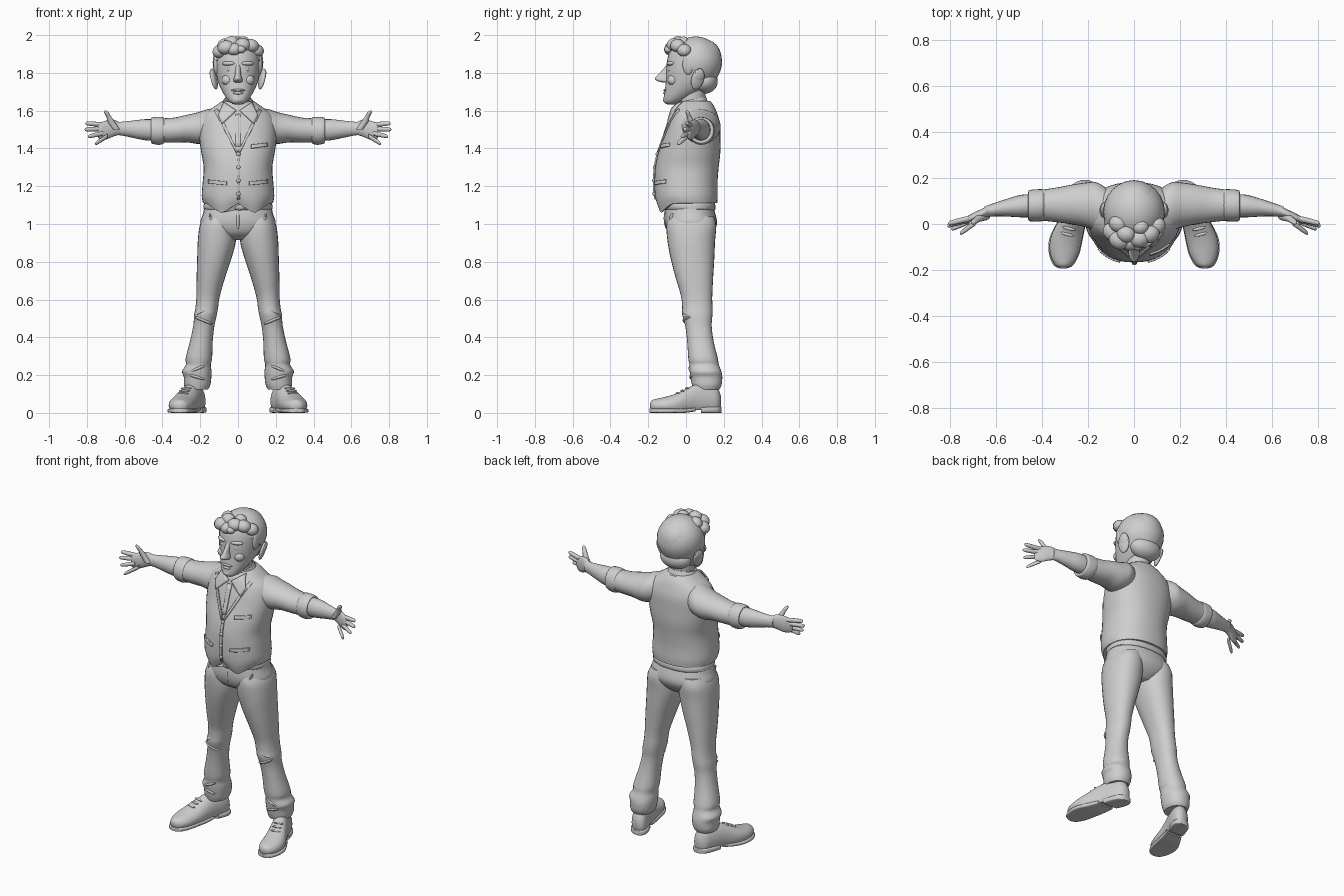
import bpy, bmesh, math
from mathutils import Vector, Matrix
from mathutils.bvhtree import BVHTree

clay = bpy.data.materials.new("light grey")
clay.diffuse_color = (0.62, 0.62, 0.62, 1)


def finish(name, bm, mirror=False):
    bmesh.ops.recalc_face_normals(bm, faces=bm.faces)
    me = bpy.data.meshes.new(name)
    bm.to_mesh(me)
    bm.free()
    me.materials.append(clay)
    me.shade_smooth()
    me.set_sharp_from_angle(angle=math.radians(50))
    ob = bpy.data.objects.new(name, me)
    bpy.context.collection.objects.link(ob)
    if mirror:
        ob.modifiers.new("mirror", "MIRROR").use_mirror_merge = False
    return ob


def smooth_rows(rows, steps):
    """Catmull-Rom interpolation between cross-sections."""
    out = []
    for i in range(len(rows) - 1):
        p = [rows[max(0, min(len(rows) - 1, i + k))] for k in (-1, 0, 1, 2)]
        for s in range(steps):
            t = s / steps
            out.append([b + 0.5 * t * (c - a + t * (2*a - 5*b + 4*c - d + t * (3*(b - c) + d - a)))
                        for a, b, c, d in zip(*p)])
    return out + [list(rows[-1])]


def loft(name, rows, axis="z", mirror=False, n=28, power=2.0, steps=4, shape=None):
    """Rows are (position on axis, two centre coordinates, two radii)."""
    bm = bmesh.new()
    rings = []
    for t, c1, c2, r1, r2 in smooth_rows(rows, steps):
        ring = []
        for k in range(n):
            a = 2 * math.pi * k / n
            u, v = math.cos(a), math.sin(a)
            u = c1 + max(r1, .002) * math.copysign(abs(u) ** (2 / power), u)
            v = c2 + max(r2, .002) * math.copysign(abs(v) ** (2 / power), v)
            co = {"x": (t, u, v), "y": (u, t, v), "z": (u, v, t)}[axis]
            ring.append(bm.verts.new(shape(*co) if shape else co))
        rings.append(ring)
    for a, b in zip(rings, rings[1:]):
        for k in range(n):
            bm.faces.new((a[k], a[(k+1) % n], b[(k+1) % n], b[k]))
    bm.faces.new(rings[0])
    bm.faces.new(rings[-1])
    return finish(name, bm, mirror)


def blob(name, c, r, mirror=False, rot=(0, 0, 0), cut=None):
    bm = bmesh.new()
    m = Matrix.Translation(c)
    for ang, ax in zip(rot, "XYZ"):
        m = m @ Matrix.Rotation(ang, 4, ax)
    bmesh.ops.create_uvsphere(bm, u_segments=24, v_segments=16, radius=1,
                              matrix=m @ Matrix.Diagonal((*r, 1)))
    if cut:
        bmesh.ops.bisect_plane(bm, geom=bm.verts[:] + bm.edges[:] + bm.faces[:],
                               plane_co=cut[0], plane_no=cut[1], clear_inner=True)
        bmesh.ops.holes_fill(bm, edges=[e for e in bm.edges if e.is_boundary])
    return finish(name, bm, mirror)


# Vest, with two points at the front hem
def hem(x, y, z):
    if z < 1.18 and y < -0.02:
        drop = max(0, 1 - abs(abs(x) - .085) / .085) * min(1, -y / .1)
        z -= .055 * drop * (1.18 - z) / .07
    return x, y, z


vest = loft("vest", [
    (1.11, 0, .01, .185, .155), (1.15, 0, .002, .192, .166), (1.22, 0, 0, .187, .167),
    (1.30, 0, .005, .182, .168), (1.38, 0, .018, .195, .164), (1.46, 0, .032, .205, .150),
    (1.53, 0, .042, .200, .138), (1.58, 0, .045, .180, .122), (1.62, 0, .045, .128, .106),
    (1.65, 0, .045, .085, .085)], power=2.25, n=40, shape=hem)
tree = BVHTree.FromPolygons([v.co for v in vest.data.vertices],
                            [tuple(p.vertices) for p in vest.data.polygons])


def plate(name, corners, lift=.004, mirror=False, n=7):
    """Four-cornered cloth patch (x, z) laid on the front of the vest."""
    bm = bmesh.new()
    a, b, c, d = [Vector(p) for p in corners]
    grid = []
    for i in range(n):
        for j in range(n):
            s, t = i / (n - 1), j / (n - 1)
            p = a.lerp(b, s).lerp(d.lerp(c, s), t)
            hit = tree.ray_cast(Vector((p.x, -1, p.y)), Vector((0, 1, 0)))[0]
            grid.append(bm.verts.new((p.x, (hit.y if hit else -.05) - lift, p.y)))
    for i in range(n - 1):
        for j in range(n - 1):
            k = i * n + j
            bm.faces.new((grid[k], grid[k+1], grid[k+n+1], grid[k+n]))
    ob = finish(name, bm, mirror)
    sol = ob.modifiers.new("cloth", "SOLIDIFY")
    sol.thickness, sol.offset = .008, 0
    return ob


# Vest and shirt details
plate("shirt_collar_flap", [(.008, 1.60), (.075, 1.645), (.105, 1.575), (.085, 1.53)], .010, True)
plate("vest_lapel", [(.0, 1.38), (.012, 1.38), (.125, 1.60), (.108, 1.61)], .004, True)
plate("vest_placket", [(-.006, 1.38), (.010, 1.38), (.010, 1.13), (-.006, 1.13)], .004)
plate("shirt_placket", [(-.014, 1.58), (.014, 1.58), (.012, 1.41), (-.012, 1.41)], .003)
plate("waist_pocket", [(.06, 1.225), (.155, 1.235), (.155, 1.215), (.06, 1.205)], .004, True)
plate("chest_pocket", [(.07, 1.42), (.155, 1.43), (.155, 1.41), (.07, 1.40)], .004)
for z in (1.37, 1.30, 1.23, 1.16):
    y = tree.ray_cast(Vector((0, -1, z)), Vector((0, 1, 0)))[0].y
    blob("vest_button", (.002, y - .005, z), (.011, .007, .011))

# Neck and standing collar, higher at the back
loft("neck", [(1.56, 0, .04, .07, .075), (1.63, 0, .03, .066, .07), (1.74, 0, .035, .066, .075)])
loft("shirt_collar", [(1.60, 0, .03, .105, .10), (1.64, 0, .027, .087, .086), (1.66, 0, .025, .076, .08)],
     shape=lambda x, y, z: (x, y, z + .2 * (y - .03)))

# Head
loft("head", [
    (1.632, 0, -.075, .018, .022), (1.645, 0, -.068, .042, .048), (1.67, 0, -.045, .064, .073),
    (1.71, 0, -.008, .088, .104), (1.76, 0, .024, .108, .130), (1.82, 0, .040, .119, .144),
    (1.88, 0, .046, .119, .143), (1.93, 0, .048, .104, .126), (1.965, 0, .05, .07, .09),
    (1.98, 0, .05, .02, .03)], n=36, power=2.1)
loft("nose", [(1.748, 0, -.105, .012, .015), (1.757, 0, -.118, .024, .034), (1.772, 0, -.122, .022, .043),
              (1.79, 0, -.112, .016, .036), (1.83, 0, -.095, .013, .018), (1.85, 0, -.088, .01, .012)])
blob("brow", (.05, -.083, 1.85), (.037, .018, .012), True, (0, 0, .35))
blob("eye", (.045, -.082, 1.818), (.021, .014, .012), True, (0, 0, .35))
blob("cheek", (.055, -.066, 1.762), (.032, .032, .030), True)
blob("upper_lip", (0, -.104, 1.708), (.036, .016, .008))
blob("lower_lip", (0, -.106, 1.693), (.027, .015, .009))
blob("chin", (0, -.092, 1.658), (.032, .030, .024))
blob("ear", (.127, .062, 1.768), (.014, .035, .058), True, (-.25, .18, .35))
blob("ear_lobe_rim", (.136, .070, 1.785), (.010, .027, .034), True, (-.25, .18, .35))

# Hair cap cut along the hairline, side hair and curls at the front
blob("hair_cap", (0, .052, 1.857), (.134, .139, .136),
     cut=((0, .01, 1.84), (0, .68, .73)))
blob("sideburn", (.113, .012, 1.845), (.017, .030, .055), True)
blob("nape_hair", (0, .10, 1.755), (.098, .068, .065))
for x, y, z, r in [(-.095, -.035, 1.915, .043), (-.065, -.070, 1.935, .045), (-.02, -.080, 1.925, .040),
                   (-.035, -.045, 1.962, .040), (.025, -.065, 1.950, .042), (.07, -.045, 1.945, .042),
                   (.10, -.010, 1.920, .040), (.03, -.015, 1.965, .034), (-.07, .0, 1.950, .040),
                   (.015, -.092, 1.925, .026)]:
    blob("hair_curl", (x, y, z), (r, r * .9, r * .8), rot=(.3, x * 5, x * 6))

# Sleeves, rolled cuffs, forearms and hands
loft("sleeve", [(.09, .05, 1.53, .085, .085), (.16, .075, 1.52, .105, .088), (.21, .083, 1.508, .097, .084),
                (.27, .085, 1.505, .086, .073), (.34, .083, 1.497, .075, .066),
                (.41, .082, 1.495, .066, .064)], "x", True)
loft("rolled_cuff", [(.388, .082, 1.495, .055, .055), (.394, .082, 1.495, .068, .069),
                     (.42, .081, 1.493, .070, .074), (.452, .080, 1.495, .068, .070),
                     (.460, .080, 1.496, .060, .063), (.455, .080, 1.496, .048, .050)], "x", True, steps=3)
loft("forearm", [(.42, .08, 1.497, .05, .056), (.49, .078, 1.499, .049, .056), (.56, .070, 1.502, .037, .045),
                 (.62, .060, 1.505, .027, .036), (.65, .052, 1.506, .024, .036)], "x", True, n=20)
loft("palm", [(.63, .058, 1.506, .024, .034), (.66, .046, 1.508, .021, .045), (.70, .030, 1.497, .018, .050),
              (.73, .016, 1.492, .014, .043), (.742, .012, 1.492, .007, .034)], "x", True, n=20)
for name, a, b, r in [("index_finger", (.715, .024, 1.526), (.808, .002, 1.533), .0125),
                      ("middle_finger", (.72, .020, 1.504), (.812, -.008, 1.500), .0125),
                      ("ring_finger", (.715, .012, 1.480), (.795, -.022, 1.463), .012),
                      ("little_finger", (.69, .006, 1.466), (.757, -.042, 1.424), .0125)]:
    rows = []
    for t, s in [(0, 1), (.5, 1), (.85, .85), (.96, .6), (1, .15)]:
        p = Vector(a).lerp(Vector(b), t)
        rows.append((*p, r * s, r * s))
    loft(name, rows, "x", True, n=12, steps=2)
loft("thumb", [(1.50, .645, .036, .020, .020), (1.535, .668, .028, .020, .017), (1.565, .683, .018, .014, .013),
               (1.59, .697, .008, .012, .011), (1.602, .703, .004, .004, .004)], "z", True, n=14)

# Trousers
loft("trouser_hips", [(.915, 0, .03, .06, .07), (.95, 0, .025, .15, .115), (1.0, 0, .026, .198, .138),
                      (1.06, 0, .02, .184, .134), (1.13, 0, .015, .170, .115)], power=2.3)
loft("trouser_leg", [
    (.125, .218, .108, .060, .070), (.15, .216, .110, .070, .079), (.19, .214, .108, .073, .084),
    (.22, .218, .103, .078, .084), (.255, .210, .096, .066, .078), (.29, .207, .090, .070, .078),
    (.38, .194, .076, .060, .070), (.46, .181, .066, .056, .070), (.52, .172, .060, .060, .080),
    (.56, .165, .060, .060, .080), (.62, .158, .056, .062, .083), (.72, .143, .044, .076, .100),
    (.82, .125, .034, .091, .116), (.91, .112, .028, .101, .126), (.99, .108, .028, .095, .132),
    (1.04, .1, .028, .080, .12)], "z", True, power=2.2)
for z, y, tilt in [(.545, .012, .5), (.49, .015, -.4), (.235, .045, .4), (.19, .05, -.3)]:
    blob("trouser_fold", (.175 + (.55 - z) * .12, y, z), (.050, .033, .012), True, (0, tilt, 0))
blob("trouser_fly", (0, -.098, 1.03), (.014, .02, .06))
blob("slant_pocket", (.135, -.075, 1.01), (.008, .015, .05), True, (0, .35, 0))
loft("belt", [(1.075, 0, .02, .17, .13), (1.08, 0, .02, .182, .137), (1.11, 0, .018, .180, .135),
              (1.115, 0, .018, .168, .128)], steps=2, power=2.3)
blob("belt_buckle", (.01, -.118, 1.094), (.034, .016, .022))

# Shoes: upper with a flat underside, front sole and heel
loft("shoe_upper", [
    (-.190, .307, .040, .012, .012), (-.178, .307, .038, .036, .030), (-.14, .304, .038, .058, .040),
    (-.09, .299, .040, .068, .050), (-.04, .288, .045, .068, .062), (.01, .270, .055, .061, .078),
    (.06, .250, .065, .055, .088), (.12, .228, .065, .052, .088), (.165, .216, .06, .043, .075),
    (.185, .212, .055, .018, .035)], "y", True,
    shape=lambda x, y, z: (x, y, max(z, .016)))
loft("shoe_sole", [(-.194, .308, .012, .012, .011), (-.18, .307, .012, .042, .012), (-.13, .304, .012, .066, .012),
                   (-.07, .297, .012, .073, .012), (-.01, .278, .012, .066, .012),
                   (.05, .253, .018, .055, .010)], "y", True, power=5)
loft("shoe_heel", [(.08, .243, .016, .053, .016), (.13, .225, .016, .056, .016), (.17, .215, .016, .046, .016),
                   (.188, .211, .016, .022, .016)], "y", True, power=5)
for y, z in [(-.045, .104), (-.02, .117), (.005, .130)]:
    blob("shoe_lace", (.277 - y * .3, y, z), (.030, .007, .006), True, (0, 0, .25))
